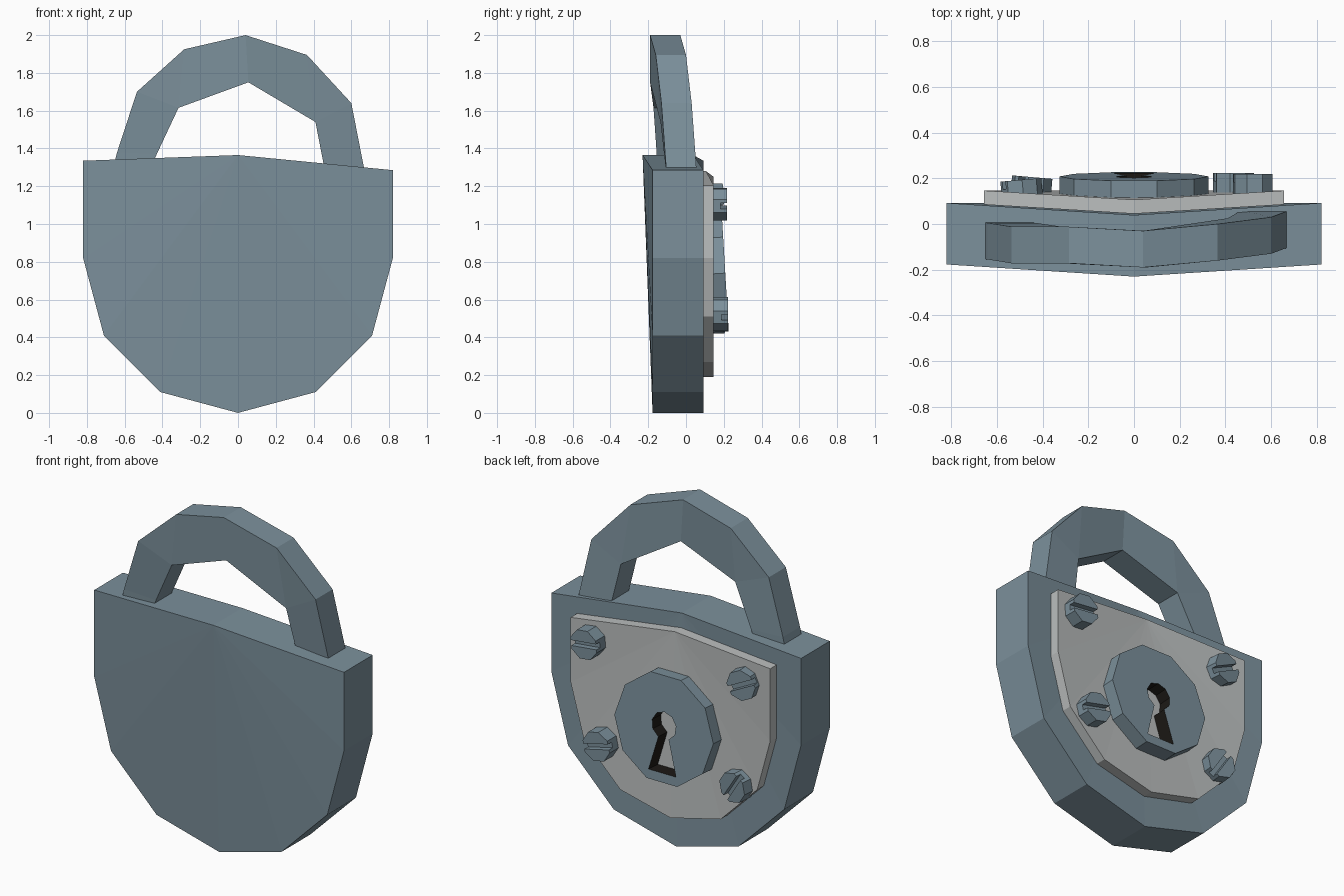
import bpy, bmesh
from math import cos, sin, radians, pi

if "Cube" in bpy.data.objects:
    bpy.data.objects.remove(bpy.data.objects["Cube"])


def material(name, rgb):
    m = bpy.data.materials.new(name)
    m.diffuse_color = (*rgb, 1)
    m.use_nodes = True
    m.node_tree.nodes["Principled BSDF"].inputs["Base Color"].default_value = m.diffuse_color
    return m


steel = material("slate_steel", (0.20, 0.28, 0.33))
pale = material("pale_metal", (0.50, 0.52, 0.52))
dark = material("dark_hole", (0.012, 0.010, 0.008))


def finish(name, bm, mat, loc=(0, 0, 0), rot=(0, 0, 0)):
    bmesh.ops.remove_doubles(bm, verts=bm.verts, dist=1e-5)
    bmesh.ops.recalc_face_normals(bm, faces=bm.faces)
    me = bpy.data.meshes.new(name)
    bm.to_mesh(me)
    bm.free()
    ob = bpy.data.objects.new(name, me)
    bpy.context.collection.objects.link(ob)
    me.materials.append(mat)
    ob.location, ob.rotation_euler = loc, rot
    return ob


def prism(name, outline, y0, y1, mat, bend=0, **place):
    """Outline in x/z swept along y; bend shifts point 0 in y and fans the caps from it."""
    bm = bmesh.new()
    n = len(outline)
    rings = [[bm.verts.new((x, y + (bend if i == 0 else 0), z))
              for i, (x, z) in enumerate(outline)] for y in (y0, y1)]
    for i in range(n):
        j = (i + 1) % n
        bm.faces.new((rings[0][i], rings[0][j], rings[1][j], rings[1][i]))
    for r in rings:
        if bend:
            for i in range(1, n - 1):
                bm.faces.new((r[0], r[i], r[i + 1]))
        else:
            bm.faces.new(r)
    return finish(name, bm, mat, **place)


def ngon(n, r, start=0.0):
    return [(r * cos(start + 2 * pi * i / n), r * sin(start + 2 * pi * i / n)) for i in range(n)]


def cut(ob, cutter):
    cutter.hide_render = True
    cutter.display_type = 'WIRE'
    mod = ob.modifiers.new("cut", 'BOOLEAN')
    mod.operation, mod.solver, mod.object = 'DIFFERENCE', 'EXACT', cutter
    mod.material_mode = 'TRANSFER'


def shield(top, right_z, left_z, lower):
    """Crooked top edge over a symmetric rounded lower half."""
    w = lower[0][0]
    mirrored = [(-x, z) for x, z in reversed(lower[:-1])]
    return [(0, top), (w, right_z)] + lower + mirrored + [(-w, left_z)]


# Body and face plate
prism("lock_body", shield(1.365, 1.285, 1.335,
      [(0.82, 0.82), (0.71, 0.41), (0.41, 0.11), (0, 0)]), -0.177, 0.092, steel, bend=-0.053)
prism("face_plate", shield(1.28, 1.205, 1.25,
      [(0.655, 0.82), (0.57, 0.51), (0.33, 0.27), (0, 0.19)]), 0.085, 0.146, pale, bend=-0.04)

# Shackle: outer point, inner point, back y (repeated inner points merge)
sections = [
    ((-0.67, 1.26), (-0.48, 1.26), 0.008),
    ((-0.64, 1.38), (-0.43, 1.37), 0.005),
    ((-0.535, 1.70), (-0.315, 1.615), -0.012),
    ((-0.285, 1.925), (-0.315, 1.615), -0.012),
    ((0.04, 2.0), (0.055, 1.75), -0.03),
    ((0.365, 1.895), (0.41, 1.54), 0.0),
    ((0.60, 1.64), (0.41, 1.54), 0.03),
    ((0.68, 1.23), (0.47, 1.23), 0.06),
]
inner_y = {(-0.315, 1.615): -0.012, (0.41, 1.54): 0.025}
bm = bmesh.new()
loops = []
for outer, inner, yb in sections:
    yi = inner_y.get(inner, yb)
    loops.append([bm.verts.new(c) for c in (
        (outer[0], yb - 0.16, outer[1]), (outer[0], yb, outer[1]),
        (inner[0], yi, inner[1]), (inner[0], yi - 0.16, inner[1]))])
for a, b in zip(loops, loops[1:]):
    for i in range(4):
        j = (i + 1) % 4
        bm.faces.new((a[i], a[j], b[j], b[i]))
bm.faces.new(loops[0])
bm.faces.new(loops[-1])
finish("shackle", bm, steel)

# Lock cylinder with keyhole
place = dict(loc=(0, 0.208, 0.74), rot=(radians(3.4), 0, 0))
disc = prism("lock_disc", ngon(10, 0.325), -0.14, 0.0, steel, **place)
disc.data.materials.append(dark)
arc = [radians(-65 + 310 * i / 8) for i in range(9)]
keyhole = [(0.08 * cos(a), 0.02 + 0.08 * sin(a)) for a in arc] + [(-0.09, -0.255), (0.09, -0.255)]
cut(disc, prism("keyhole_cutter", keyhole, -0.11, 0.1, dark, **place))

# Slotted screws: name, x, z, front y, slot angle, tilt about z
for name, x, z, y, angle, tilt in [
        ("upper_right", 0.52, 1.105, 0.218, 6, 0),
        ("lower_right", 0.435, 0.525, 0.222, 13, 0),
        ("upper_left", -0.495, 1.125, 0.193, 26, 5),
        ("lower_left", -0.445, 0.51, 0.205, 57, -5)]:
    place = dict(loc=(x, y, z), rot=(0, radians(angle), radians(tilt)))
    screw = prism(name + "_screw", ngon(8, 0.09, pi / 8), -0.1, 0.0, steel, **place)
    slot = [(-0.2, -0.016), (0.2, -0.016), (0.2, 0.016), (-0.2, 0.016)]
    cut(screw, prism(name + "_slot_cutter", slot, -0.035, 0.1, steel, **place))
